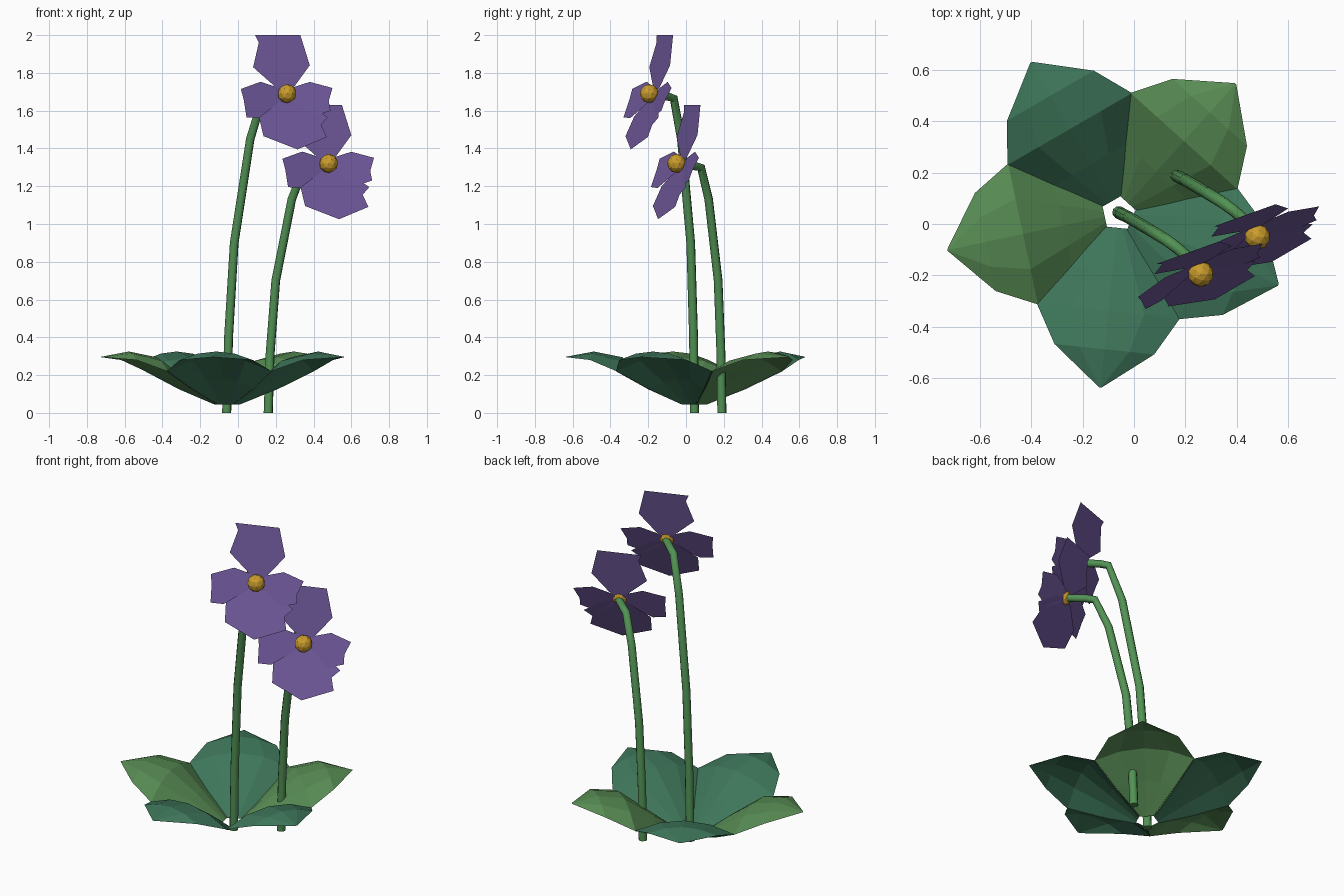
import bpy, bmesh, math
from mathutils import Vector

if "Cube" in bpy.data.objects:
    bpy.data.objects.remove(bpy.data.objects["Cube"])


def material(name, rgb):
    m = bpy.data.materials.new(name)
    lin = [(c / 255 / 12.92) if c < 11 else ((c / 255 + 0.055) / 1.055) ** 2.4 for c in rgb]
    m.diffuse_color = (*lin, 1)
    m.use_nodes = True
    m.node_tree.nodes["Principled BSDF"].inputs["Base Color"].default_value = m.diffuse_color
    return m


LIGHT = material("light_leaf_green", (88, 140, 84))
TEAL = material("deep_leaf_green", (62, 118, 90))
STEM = material("stem_green", (82, 146, 84))
PURPLE = material("petal_purple", (112, 89, 156))
GOLD = material("centre_gold", (202, 156, 44))


def finish(name, bm, mat, smooth=None):
    me = bpy.data.meshes.new(name)
    bm.normal_update()
    bm.to_mesh(me)
    bm.free()
    me.materials.append(mat)
    ob = bpy.data.objects.new(name, me)
    bpy.context.collection.objects.link(ob)
    if smooth:
        bpy.ops.object.select_all(action='DESELECT')
        ob.select_set(True)
        bpy.context.view_layer.objects.active = ob
        bpy.ops.object.shade_smooth_by_angle(angle=math.radians(smooth))
    return ob


# Leaves: arched blades, rows of (distance, half width, midrib z, edge z)
ROWS = [(.055, .045, .045, .045), (.22, .165, .18, .125), (.38, .28, .295, .22),
        (.53, .195, .325, .28), (.68, .004, .297, .295)]


def leaf(name, angle, mat):
    bm = bmesh.new()
    c, s = math.cos(angle), math.sin(angle)
    grid = []
    for a, w, zm, ze in ROWS:
        row = []
        for t in (-1, -.5, 0, .5, 1):
            # the tip rows sweep forward at the midrib
            p = t * w
            row.append(bm.verts.new((-.06 + a * c - p * s, .04 + a * s + p * c,
                                     zm - (zm - ze) * t * t)))
        grid.append(row)
    for r0, r1 in zip(grid, grid[1:]):
        for i in range(4):
            bm.faces.new((r0[i], r1[i], r1[i + 1], r0[i + 1]))
    finish(name, bm, mat)


for i, mat in enumerate((LIGHT, TEAL, LIGHT, TEAL, TEAL)):
    leaf(f"leaf_{i + 1}", math.radians(48 + 72 * i), mat)


# Stems: eight-sided tube swept along a bent path
def stem(name, path, radius=.025, sides=8):
    pts = [Vector(p) for p in path]
    bm = bmesh.new()
    rings = []
    for i, p in enumerate(pts):
        d0 = (p - pts[i - 1]).normalized() if i else Vector((0, 0, 1))
        d1 = (pts[i + 1] - p).normalized() if i < len(pts) - 1 else d0
        d = (d0 + d1).normalized()
        side = d.cross(Vector((.48, .88, 0))).normalized()
        other = d.cross(side)
        r = radius * (1 - .15 * i / len(pts))
        rings.append([bm.verts.new(p + r * (math.cos(a) * side + math.sin(a) * other))
                      for a in (2 * math.pi * k / sides for k in range(sides))])
    for r0, r1 in zip(rings, rings[1:]):
        for k in range(sides):
            bm.faces.new((r0[k], r0[(k + 1) % sides], r1[(k + 1) % sides], r1[k]))
    bm.faces.new(rings[0])
    bm.faces.new(rings[-1])
    bmesh.ops.recalc_face_normals(bm, faces=bm.faces)
    finish(name, bm, STEM, 50)


# Petal outlines (x, z) around the flower centre
PETALS = {
    "top": [(.05, .05), (.13, .16), (.08, .32), (-.16, .32), (-.14, .28), (-.17, .15), (-.04, .05)],
    "left": [(-.03, .04), (-.13, .073), (-.235, .035), (-.22, -.02), (-.205, -.115), (-.14, -.12), (-.05, -.05)],
    "right": [(.05, -.05), (.15, -.11), (.24, -.08), (.23, -.03), (.25, .04), (.13, .072), (.03, .04)],
    "bottom": [(-.06, -.03), (-.14, -.11), (-.115, -.215), (.065, -.285), (.22, -.22), (.19, -.155),
               (.225, -.115), (.1, -.03)],
}


def forward(kind, x, z):
    if kind == "top":
        return -.2 * z
    if kind == "bottom":
        return -.5 * z
    return (.2 if x < 0 else .07) * abs(x) - .4 * z


def flower(name, c):
    c = Vector(c)
    for kind, outline in PETALS.items():
        bm = bmesh.new()
        hub = bm.verts.new(c)
        ring = []
        for x, z in outline:
            f = forward(kind, x, z)
            ring.append(bm.verts.new(c + Vector((x, .36 * x - 1.06 * f, z))))
        for v0, v1 in zip(ring, ring[1:]):
            bm.faces.new((hub, v1, v0))
        finish(f"{name}_{kind}_petal", bm, PURPLE)
    # golden centre
    bm = bmesh.new()
    bmesh.ops.create_icosphere(bm, subdivisions=2, radius=.05)
    bmesh.ops.translate(bm, verts=bm.verts, vec=c + Vector((.01, -.03, .01)))
    finish(f"{name}_centre", bm, GOLD)


# Tall and short blossoms share one stem path, shifted and shortened
PATH = [(-.06, .045, 0), (-.05, .04, .4), (-.02, .025, .9), (.065, -.025, 1.45),
        (.13, -.065, 1.665), (.17, -.095, 1.675), (.25, -.165, 1.68)]
for name, dx, dy, k in (("tall_flower", 0, 0, 1), ("short_flower", .22, .145, .78)):
    path = [(x + dx, y + dy, z * k) for x, y, z in PATH]
    stem(f"{name}_stem", path)
    flower(name, path[-1])
